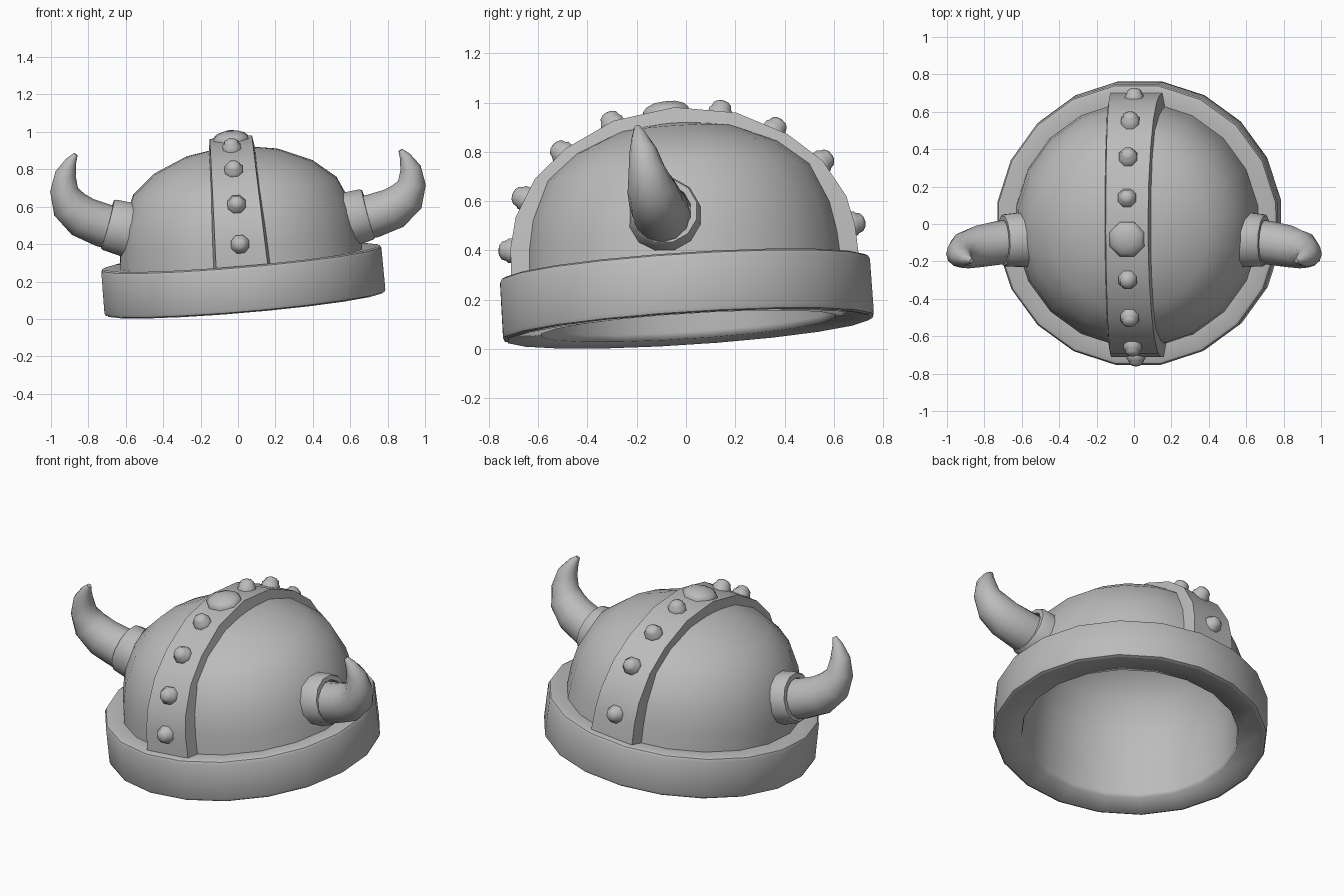
import bpy, bmesh, math
from mathutils import Matrix, Vector

cube = bpy.data.objects.get("Cube")
if cube:
    bpy.data.objects.remove(cube, do_unlink=True)

GREY = (0.5, 0.5, 0.5, 1)
metal = bpy.data.materials.new("plain grey")
metal.use_nodes = True
metal.diffuse_color = GREY
metal.node_tree.nodes["Principled BSDF"].inputs["Base Color"].default_value = GREY

# The helmet leans slightly to its right and forward
TILT = (Matrix.Translation((0.038, 0.011, 0.081))
        @ Matrix.Rotation(math.radians(-4.9), 4, 'Y')
        @ Matrix.Rotation(math.radians(3.7), 4, 'X'))
SIDES = 20


def finish(name, bm, matrix, angle=35, outward=True):
    """Turn a bmesh into a smooth-shaded object."""
    bmesh.ops.remove_doubles(bm, verts=bm.verts, dist=1e-5)
    bmesh.ops.recalc_face_normals(bm, faces=bm.faces)
    if not outward:
        bmesh.ops.reverse_faces(bm, faces=bm.faces)
    mesh = bpy.data.meshes.new(name)
    bm.to_mesh(mesh)
    bm.free()
    mesh.materials.append(metal)
    obj = bpy.data.objects.new(name, mesh)
    bpy.context.collection.objects.link(obj)
    obj.matrix_world = matrix
    bpy.ops.object.select_all(action='DESELECT')
    obj.select_set(True)
    bpy.context.view_layer.objects.active = obj
    bpy.ops.object.shade_smooth_by_angle(angle=math.radians(angle))


def bridge(bm, rings, closed=False):
    """Skin a list of equal rings of points with quads."""
    loops = [[bm.verts.new(p) for p in ring] for ring in rings]
    pairs = list(zip(loops, loops[1:]))
    if closed:
        pairs.append((loops[-1], loops[0]))
    for a, b in pairs:
        for i in range(len(a)):
            j = (i + 1) % len(a)
            bm.faces.new((a[i], a[j], b[j], b[i]))
    return loops


def lathe(name, profile, sides, matrix, closed=False, angle=35, outward=True):
    """Spin (radius, height) points about z."""
    bm = bmesh.new()
    turns = [math.tau * (i + 0.5) / sides for i in range(sides)]
    bridge(bm, [[(r * math.cos(t), r * math.sin(t), z) for t in turns]
                for r, z in profile], closed)
    finish(name, bm, matrix, angle, outward)


# Rim, bowl, and the lining that rolls under the rim
lathe("rim", [(0.66, 0.05), (0.74, 0.003), (0.757, 0.007), (0.763, 0.022),
              (0.761, 0.228), (0.753, 0.243), (0.738, 0.25), (0.63, 0.24)],
      SIDES, TILT, closed=True)
DOME = [(0.66, 0.2), (0.648, 0.35), (0.624, 0.47), (0.552, 0.63),
        (0.43, 0.732), (0.25, 0.81), (0.12, 0.832), (0, 0.836)]
lathe("dome", DOME, SIDES, TILT)
lining = [(0.745, 0), (0.605, 0.012), (0.6, 0.04)]
lining += [(r * 0.905, z - 0.045) for r, z in DOME]
lathe("lining", lining, SIDES, TILT, angle=80, outward=False)

# Raised band over the crown, from front to back
HALF = [(0.71, 0.2), (0.7, 0.37), (0.672, 0.49), (0.585, 0.64),
        (0.45, 0.757), (0.25, 0.857)]
path = [(-y, z) for y, z in HALF] + [(0, 0.896)] + HALF[::-1]
sections = []
for y, z in path:
    w = 0.14 - 0.027 * (z - 0.2) / 0.7
    yi, zi = y * 0.88, z - 0.09 * (z - 0.2) / 0.7
    sections.append([(-w, y, z), (w, y, z), (w + 0.015, yi, zi), (-w - 0.015, yi, zi)])
bm = bmesh.new()
loops = bridge(bm, sections)
bm.faces.new(loops[0])
bm.faces.new(loops[-1])
finish("crown_band", bm, TILT)


# Studs along the band
def stud(name, y, z, profile):
    normal = Vector((0, y, z - 0.3))
    turn = normal.to_track_quat('Z', 'Y').to_matrix().to_4x4()
    lathe(name, profile, 8, TILT @ Matrix.Translation((0, y, z)) @ turn, angle=50)


SMALL = [(0.052, -0.03), (0.052, 0.01), (0.044, 0.018), (0.038, 0.036),
         (0.022, 0.047), (0, 0.051)]
LARGE = [(0.1, -0.03), (0.1, 0.004), (0.082, 0.022), (0.045, 0.036), (0, 0.04)]
stud("crown_stud", -0.035, 0.892, LARGE)
for n, (y, z) in enumerate([(-0.255, 0.856), (-0.465, 0.75), (-0.632, 0.575),
                            (-0.7, 0.365)], 1):
    stud(f"front_stud_{n}", y, z, SMALL)
for n, (y, z) in enumerate([(0.185, 0.872), (0.4, 0.788), (0.583, 0.645),
                            (0.693, 0.385)], 1):
    stud(f"back_stud_{n}", y, z, SMALL)

# Curved horns: distance out, depth, height, radius
HORN = [(0.62, -0.09, 0.475, 0.115), (0.72, -0.1, 0.5, 0.117),
        (0.83, -0.12, 0.545, 0.112), (0.9, -0.14, 0.61, 0.1),
        (0.93, -0.16, 0.69, 0.075), (0.922, -0.175, 0.775, 0.056),
        (0.893, -0.19, 0.842, 0.03), (0.868, -0.197, 0.88, 0.012)]


def horn(label, side, base_lift, tip_lift):
    last = len(HORN) - 1
    pts = [Vector((side * x, y, z + base_lift + (tip_lift - base_lift) * i / last))
           for i, (x, y, z, r) in enumerate(HORN)]
    rings = []
    for i, p in enumerate(pts):
        along = (pts[min(i + 1, last)] - pts[max(i - 1, 0)]).normalized()
        u = along.cross(Vector((0, 1, 0))).normalized()
        v = along.cross(u)
        rings.append([p + HORN[i][3] * (u * math.cos(t) + v * math.sin(t))
                      for t in (math.tau * k / 12 for k in range(12))])
    bm = bmesh.new()
    loops = bridge(bm, rings)
    bm.faces.new(loops[0])
    bm.faces.new(loops[-1])
    finish(label + "_horn", bm, Matrix(), 40)
    # Collar at the root of the horn
    axis = Vector((side, -0.04, 0.27))
    place = Matrix.Translation((side * 0.697, -0.088, 0.506 + base_lift))
    turn = axis.to_track_quat('Z', 'Y').to_matrix().to_4x4()
    lathe(label + "_collar", [(0.11, -0.122), (0.152, -0.122), (0.144, -0.012),
                              (0.136, 0), (0.11, 0)], 12, place @ turn, closed=True)


horn("right", -1, 0, 0)
horn("left", 1, 0.055, 0.022)
